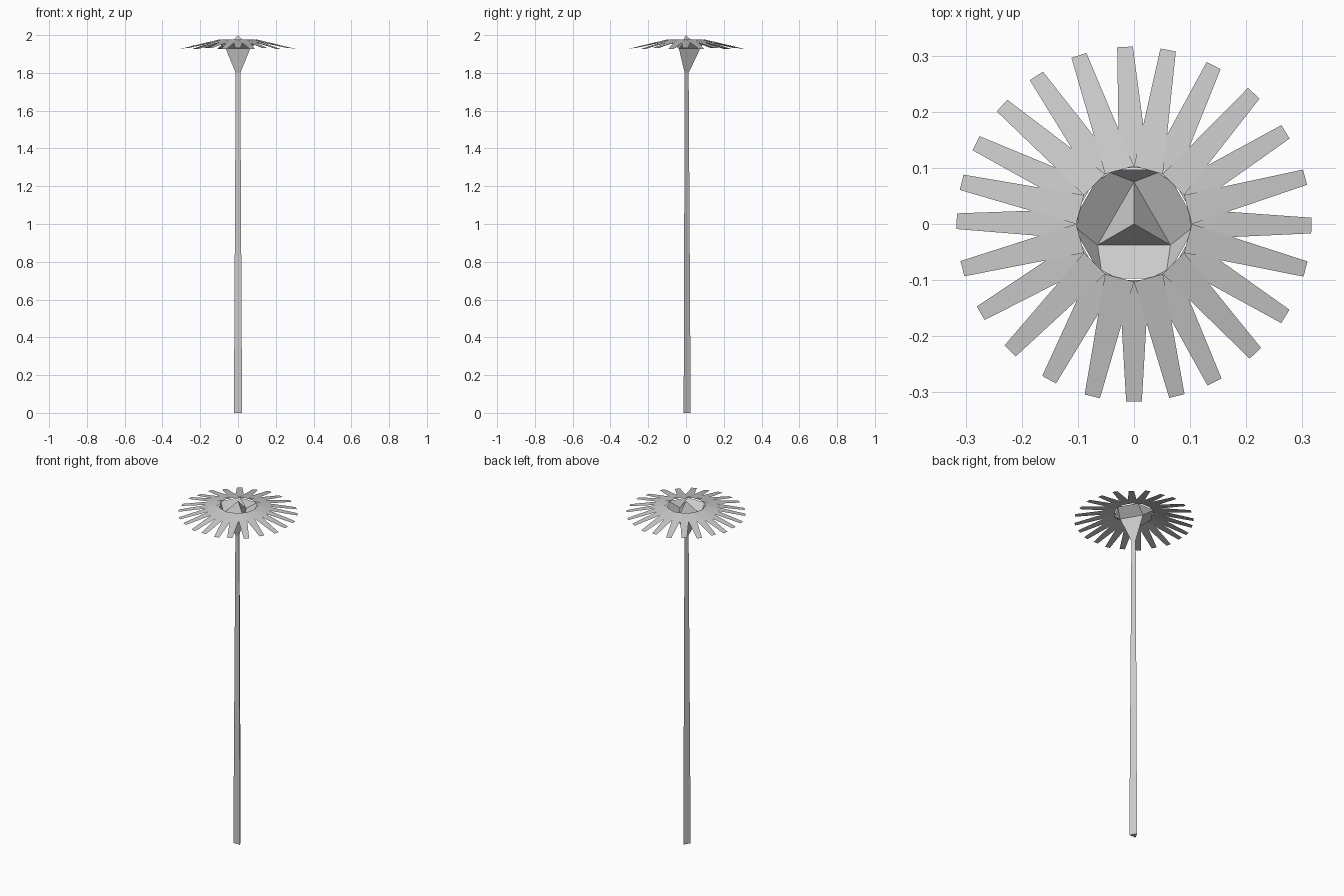
import bpy
from math import sin, cos, radians

if "Cube" in bpy.data.objects:
    bpy.data.objects.remove(bpy.data.objects["Cube"])


def ring(r, z, n, start):
    return [(r * cos(radians(start + 360 * i / n)), r * sin(radians(start + 360 * i / n)), z)
            for i in range(n)]


def make(name, verts, faces):
    me = bpy.data.meshes.new(name)
    me.from_pydata(verts, [], faces)
    me.update()
    ob = bpy.data.objects.new(name, me)
    bpy.context.collection.objects.link(ob)
    return ob


# Tapered three-sided stem
sides = [(i, (i + 1) % 3, 3 + (i + 1) % 3, 3 + i) for i in range(3)]
make("stem", ring(0.025, 0, 3, 90) + ring(0.014, 1.8, 3, 90), [(2, 1, 0)] + sides)

# Calyx: triangle flaring to a wider triangle, then to a hexagonal rim
verts = ring(0.014, 1.8, 3, 90) + ring(0.075, 1.928, 3, 90) + ring(0.112, 1.969, 6, 60)
faces = list(sides)
for i in range(3):
    a, b = 3 + i, 3 + (i + 1) % 3
    h = 6 + 2 * i
    nxt = 6 + (2 * i + 2) % 6
    faces += [(a, h + 1, h), (a, b, nxt, h + 1)]
make("calyx", verts, faces)

# Pointed flower centre
make("flower_centre", ring(0.075, 1.928, 3, 90) + [(0, 0, 2.0)],
     [(0, 1, 3), (1, 2, 3), (2, 0, 3)])

# Petals: two layers of twelve, tips slightly irregular (degrees of sway)
sway = [-.5, .3, 1.3, 2.5, 3.3, 3.9, 2.9, 3.1, 3.4, 3.1, 2.9, 1.4,
        -.9, -.4, .2, .7, 1.4, 1.4, 0, -1, -3, -1.8, -1.4, .3]


def petals(name, first, root_z, tip_z):
    verts, faces = [], []
    for k in range(first, 24, 2):
        mid = 15 * k
        for s in (-1, 1):
            a = radians(mid + 15 * s)
            verts.append((0.103 * cos(a), 0.103 * sin(a), root_z))
        t = radians(mid + sway[k])
        for s in (1, -1):
            verts.append((0.316 * cos(t) - s * 0.014 * sin(t),
                          0.316 * sin(t) + s * 0.014 * cos(t), tip_z))
        n = len(verts)
        faces.append((n - 4, n - 1, n - 2, n - 3))
    make(name, verts, faces)


petals("upper_petals", 1, 1.976, 1.926)
petals("lower_petals", 0, 1.973, 1.931)
